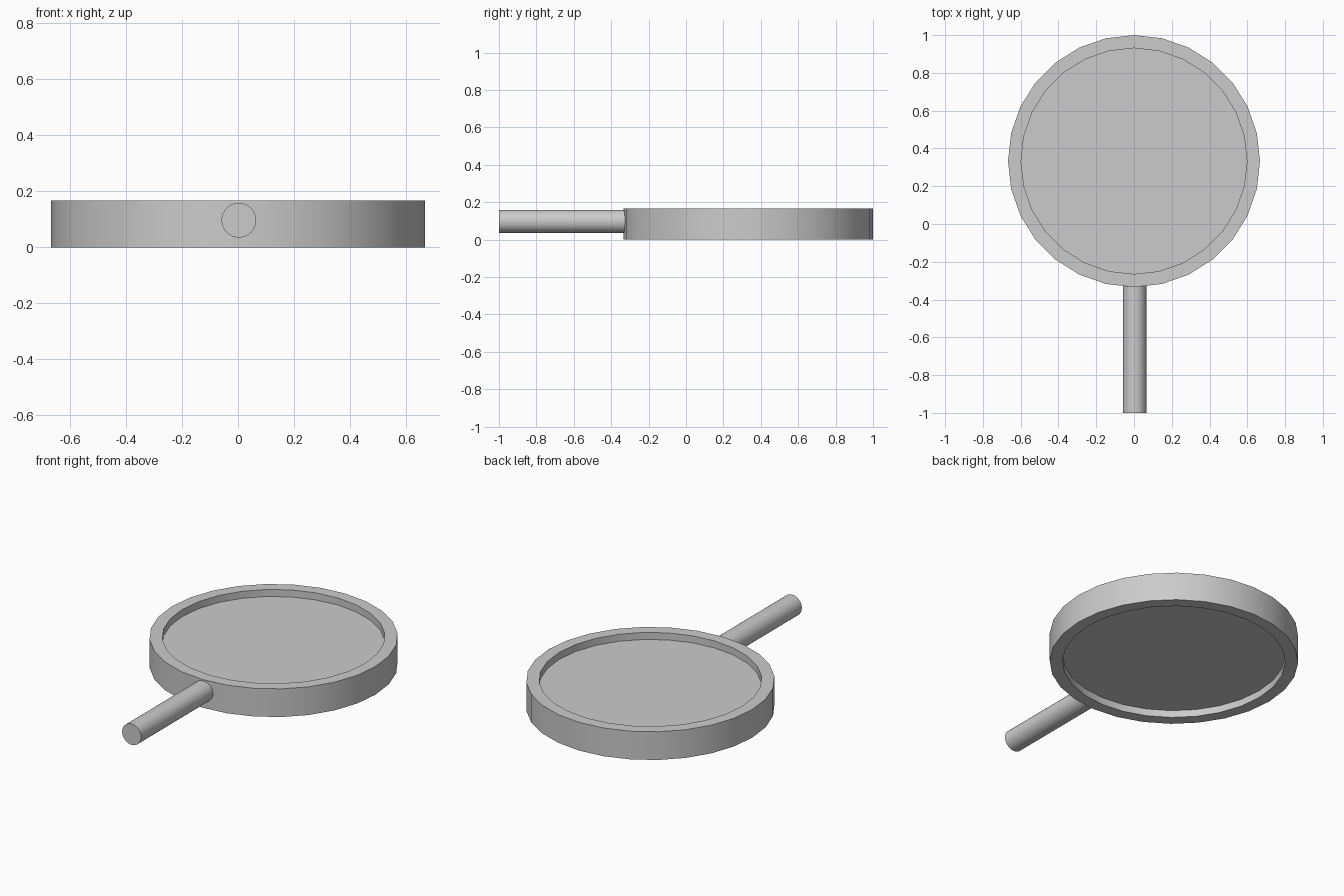
import bpy, bmesh, math
from mathutils import Matrix

cube = bpy.data.objects.get("Cube")
if cube:
    bpy.data.objects.remove(cube, do_unlink=True)

SIDES = 28
CENTRE_Y = 0.333
HEIGHT = 0.167
OUTER, INNER = 0.667, 0.598

# Single light grey finish
grey = bpy.data.materials.new("light_grey")
grey.use_nodes = True
colour = (0.6, 0.6, 0.6, 1)
grey.diffuse_color = colour
grey.node_tree.nodes["Principled BSDF"].inputs["Base Color"].default_value = colour


def finish(name, bm):
    bmesh.ops.recalc_face_normals(bm, faces=bm.faces)
    mesh = bpy.data.meshes.new(name)
    bm.to_mesh(mesh)
    bm.free()
    mesh.materials.append(grey)
    obj = bpy.data.objects.new(name, mesh)
    bpy.context.collection.objects.link(obj)
    bpy.ops.object.select_all(action='DESELECT')
    obj.select_set(True)
    bpy.context.view_layer.objects.active = obj
    bpy.ops.object.shade_smooth_by_angle(angle=math.radians(30))
    return obj


def cylinder(name, radius, depth, sides, matrix):
    bm = bmesh.new()
    bmesh.ops.create_cone(bm, cap_ends=True, segments=sides, radius1=radius,
                          radius2=radius, depth=depth, matrix=matrix)
    return finish(name, bm)


# Rim: rectangular section swept round the lens
bm = bmesh.new()
section = [(OUTER, 0), (OUTER, HEIGHT), (INNER, HEIGHT), (INNER, 0)]
rings = []
for i in range(SIDES):
    a = math.tau * i / SIDES
    rings.append([bm.verts.new((r * math.cos(a), CENTRE_Y + r * math.sin(a), z))
                  for r, z in section])
for i in range(SIDES):
    a, b = rings[i], rings[(i + 1) % SIDES]
    for j in range(4):
        k = (j + 1) % 4
        bm.faces.new((a[j], b[j], b[k], a[k]))
finish("rim", bm)

# Lens: thick disc recessed equally on both sides
cylinder("lens", INNER, HEIGHT / 2, SIDES,
         Matrix.Translation((0, CENTRE_Y, HEIGHT / 2)))

# Handle: round rod running forward from the rim
START, END = -1.0, -0.32
cylinder("handle", 0.062, END - START, 32,
         Matrix.Translation((0.003, (START + END) / 2, 0.097))
         @ Matrix.Rotation(math.pi / 2, 4, 'X'))
